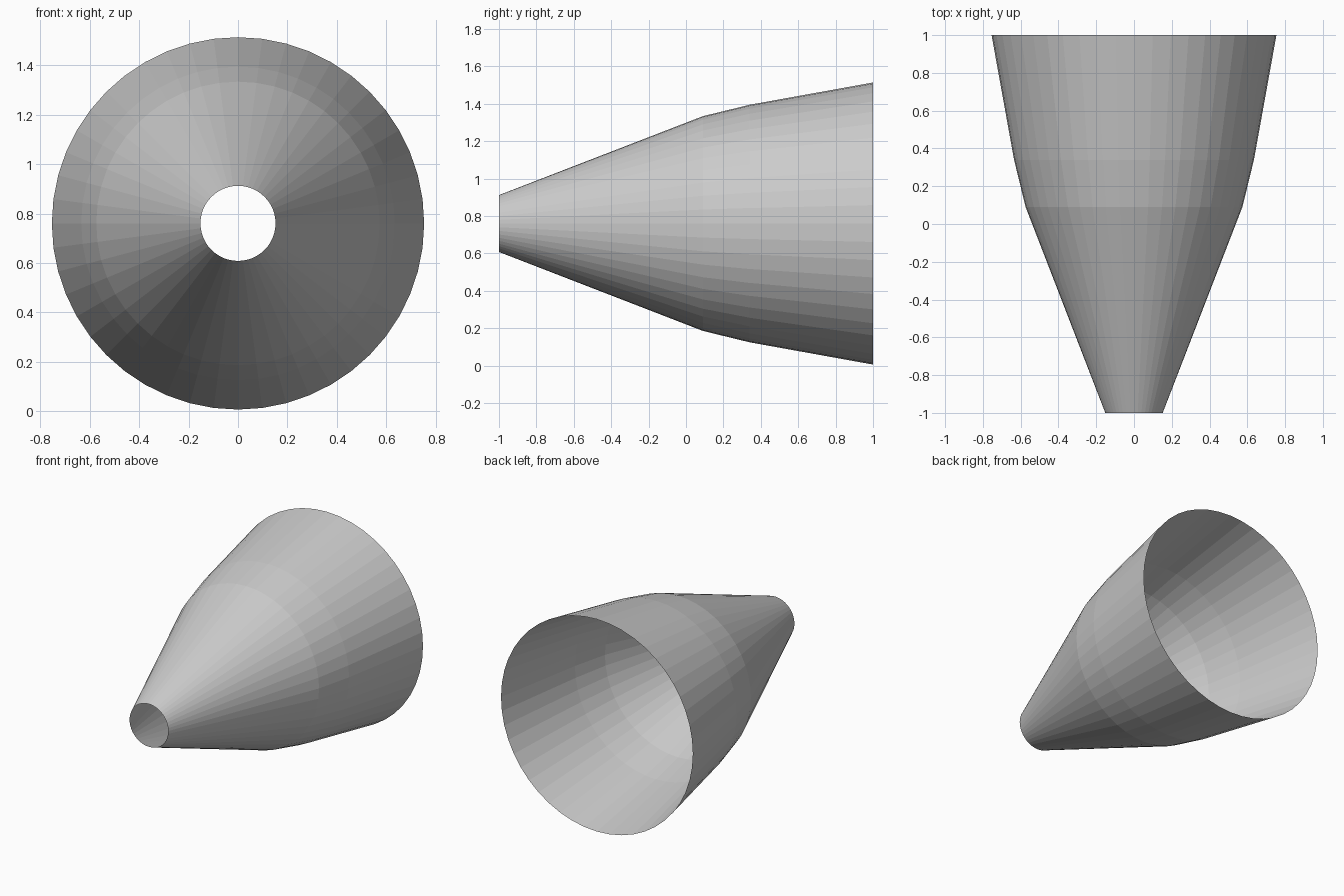
import bpy, bmesh, math

if "Cube" in bpy.data.objects:
    bpy.data.objects.remove(bpy.data.objects["Cube"])

SIDES = 48
AXIS_Z = 0.76
# (y, radius) along the shell, narrow mouth to wide mouth
PROFILE = [(-1.0, 0.152), (0.09, 0.574), (0.34, 0.635), (1.0, 0.754)]

grey = bpy.data.materials.new("plain grey")
grey.diffuse_color = (0.6, 0.6, 0.6, 1)
grey.use_nodes = True
grey.node_tree.nodes["Principled BSDF"].inputs["Base Color"].default_value = grey.diffuse_color

# Open, single-walled tapered shell
bm = bmesh.new()
rings = []
for y, r in PROFILE:
    rings.append([bm.verts.new((r * math.sin(math.tau * i / SIDES), y,
                                AXIS_Z + r * math.cos(math.tau * i / SIDES)))
                  for i in range(SIDES)])
for a, b in zip(rings, rings[1:]):
    for i in range(SIDES):
        j = (i + 1) % SIDES
        bm.faces.new((a[i], b[i], b[j], a[j]))
bmesh.ops.recalc_face_normals(bm, faces=bm.faces)
# Make the flat faces point away from the axis
f = next(iter(bm.faces))
c = f.calc_center_median()
if f.normal.x * c.x + f.normal.z * (c.z - AXIS_Z) < 0:
    bmesh.ops.reverse_faces(bm, faces=bm.faces)

mesh = bpy.data.meshes.new("tapered_shell")
bm.to_mesh(mesh)
bm.free()
mesh.materials.append(grey)
shell = bpy.data.objects.new("tapered_shell", mesh)
bpy.context.collection.objects.link(shell)
